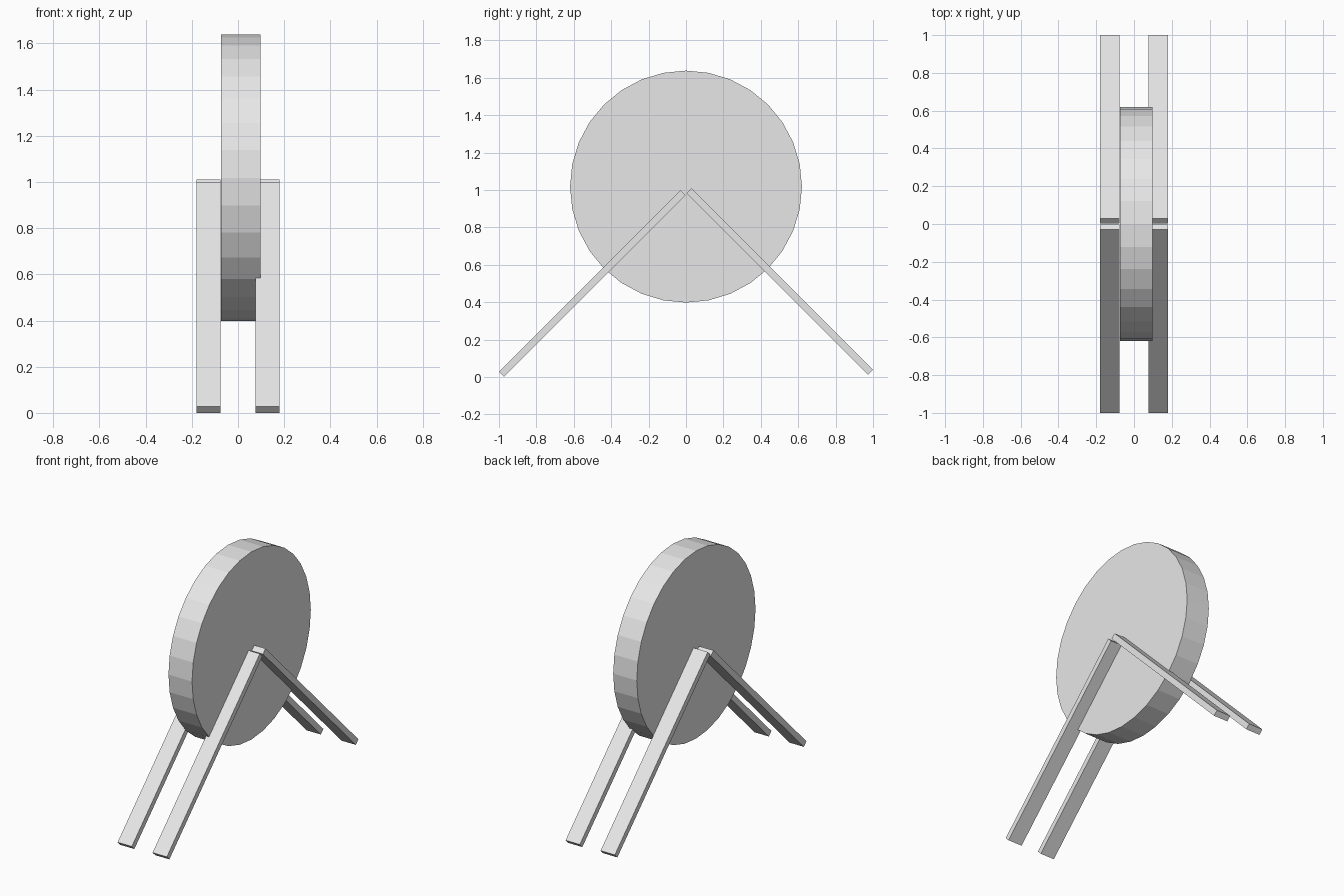
import bpy
import math
from mathutils import Vector

cube = bpy.data.objects.get("Cube")
if cube:
    bpy.data.objects.remove(cube, do_unlink=True)

# Single plain colour
grey = bpy.data.materials.new("light_grey")
grey.use_nodes = True
grey.diffuse_color = (0.8, 0.8, 0.8, 1)
grey.node_tree.nodes["Principled BSDF"].inputs["Base Color"].default_value = (0.8, 0.8, 0.8, 1)


def finish(obj, name):
    obj.name = name
    obj.data.materials.append(grey)


def leg(name, x, foot, top, thickness=0.038, width=0.104):
    """Flat bar running from foot to top, both given as (y, z) centres."""
    a, b = Vector((x, *foot)), Vector((x, *top))
    along = b - a
    bpy.ops.mesh.primitive_cube_add(size=1, location=(a + b) / 2)
    bar = bpy.context.object
    bar.scale = (width, thickness, along.length)
    bar.rotation_euler.x = math.atan2(-along.y, along.z)
    finish(bar, name)


# Upright wheel, slightly off centre between the legs
bpy.ops.mesh.primitive_cylinder_add(
    vertices=32, radius=0.62, depth=0.172,
    location=(0.012, 0, 1.018), rotation=(0, math.pi / 2, 0))
finish(bpy.context.object, "wheel")

# Two pairs of slanted legs, the back pair sitting a little higher
for side, x in (("left", 0.128), ("right", -0.128)):
    leg("front_leg_" + side, x, (-0.9865, 0.0135), (-0.0155, 0.9845))
    leg("back_leg_" + side, x, (0.9865, 0.0265), (0.0165, 0.9965))
